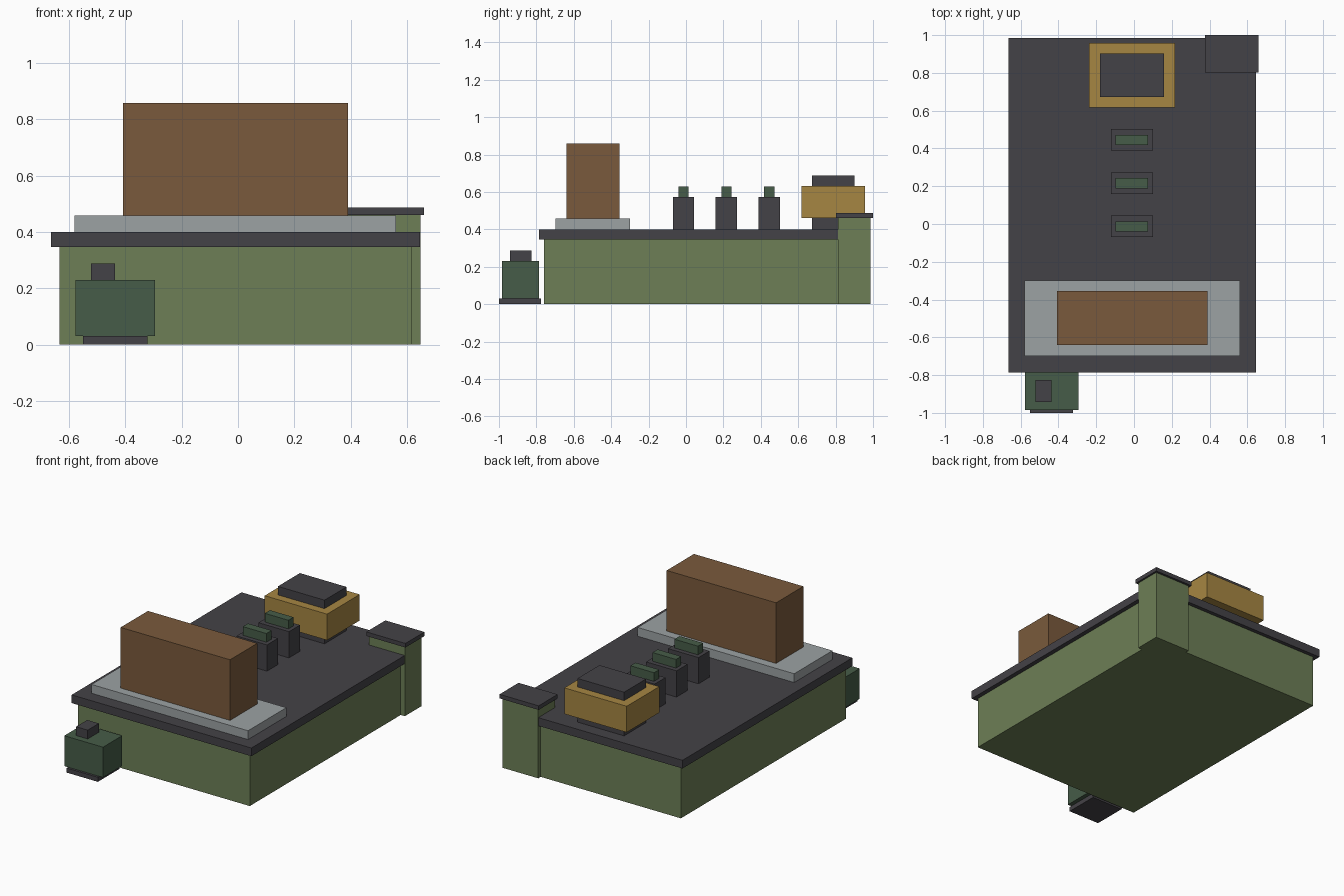
import bpy

if "Cube" in bpy.data.objects:
    bpy.data.objects.remove(bpy.data.objects["Cube"])


def srgb(r, g, b):
    def lin(c):
        c /= 255
        return c / 12.92 if c <= 0.04045 else ((c + 0.055) / 1.055) ** 2.4
    return (lin(r), lin(g), lin(b), 1)


def material(name, rgb):
    m = bpy.data.materials.new(name)
    m.diffuse_color = srgb(*rgb)
    m.use_nodes = True
    m.node_tree.nodes["Principled BSDF"].inputs["Base Color"].default_value = m.diffuse_color
    return m


DARK = material("dark_grey", (68, 66, 71))
OLIVE = material("olive_green", (109, 127, 86))
PINE = material("dark_green", (70, 92, 72))
SILVER = material("light_grey", (156, 162, 164))
BROWN = material("brown", (122, 90, 60))
GOLD = material("ochre", (166, 134, 66))


def box(name, mat, x, y, z):
    """Axis-aligned box given by its (min, max) along each axis."""
    mid = [(a + b) / 2 for a, b in (x, y, z)]
    bpy.ops.mesh.primitive_cube_add(size=1, location=mid)
    ob = bpy.context.object
    ob.name = name
    ob.scale = [b - a for a, b in (x, y, z)]
    bpy.ops.object.transform_apply(location=False, rotation=False, scale=True)
    ob.data.materials.append(mat)
    return ob


# Main block and its overhanging top slab
box("base_block", OLIVE, (-0.635, 0.618), (-0.76, 0.96), (0, 0.346))
box("top_slab", DARK, (-0.664, 0.647), (-0.785, 0.985), (0.346, 0.40))

# Corner pillar at the back right
box("corner_pillar", OLIVE, (0.388, 0.648), (0.813, 0.9855), (0, 0.46))
box("pillar_cap", DARK, (0.375, 0.66), (0.802, 1.0), (0.46, 0.487))

# Large upright block on its plinth
box("plinth", SILVER, (-0.58, 0.562), (-0.698, -0.299), (0.40, 0.458))
box("upright_block", BROWN, (-0.408, 0.39), (-0.64, -0.356), (0.458, 0.858))

# Row of three capped stands
for i in range(3):
    y = -0.013 + 0.229 * i
    box(f"stand_{i + 1}", DARK, (-0.122, 0.1), (y - 0.057, y + 0.057), (0.40, 0.573))
    box(f"stand_cap_{i + 1}", PINE, (-0.097, 0.075), (y - 0.027, y + 0.027), (0.573, 0.63))

# Ochre chest with foot and lid
box("chest_foot", DARK, (-0.18, 0.16), (0.673, 0.902), (0.40, 0.46))
box("chest", GOLD, (-0.238, 0.217), (0.618, 0.958), (0.46, 0.632))
box("chest_lid", DARK, (-0.18, 0.16), (0.673, 0.902), (0.632, 0.688))

# Small side unit at the front left
box("side_unit_foot", DARK, (-0.55, -0.322), (-1.0, -0.776), (0, 0.03))
box("side_unit", PINE, (-0.578, -0.295), (-0.985, -0.785), (0.03, 0.23))
box("side_unit_knob", DARK, (-0.522, -0.437), (-0.942, -0.826), (0.23, 0.288))
